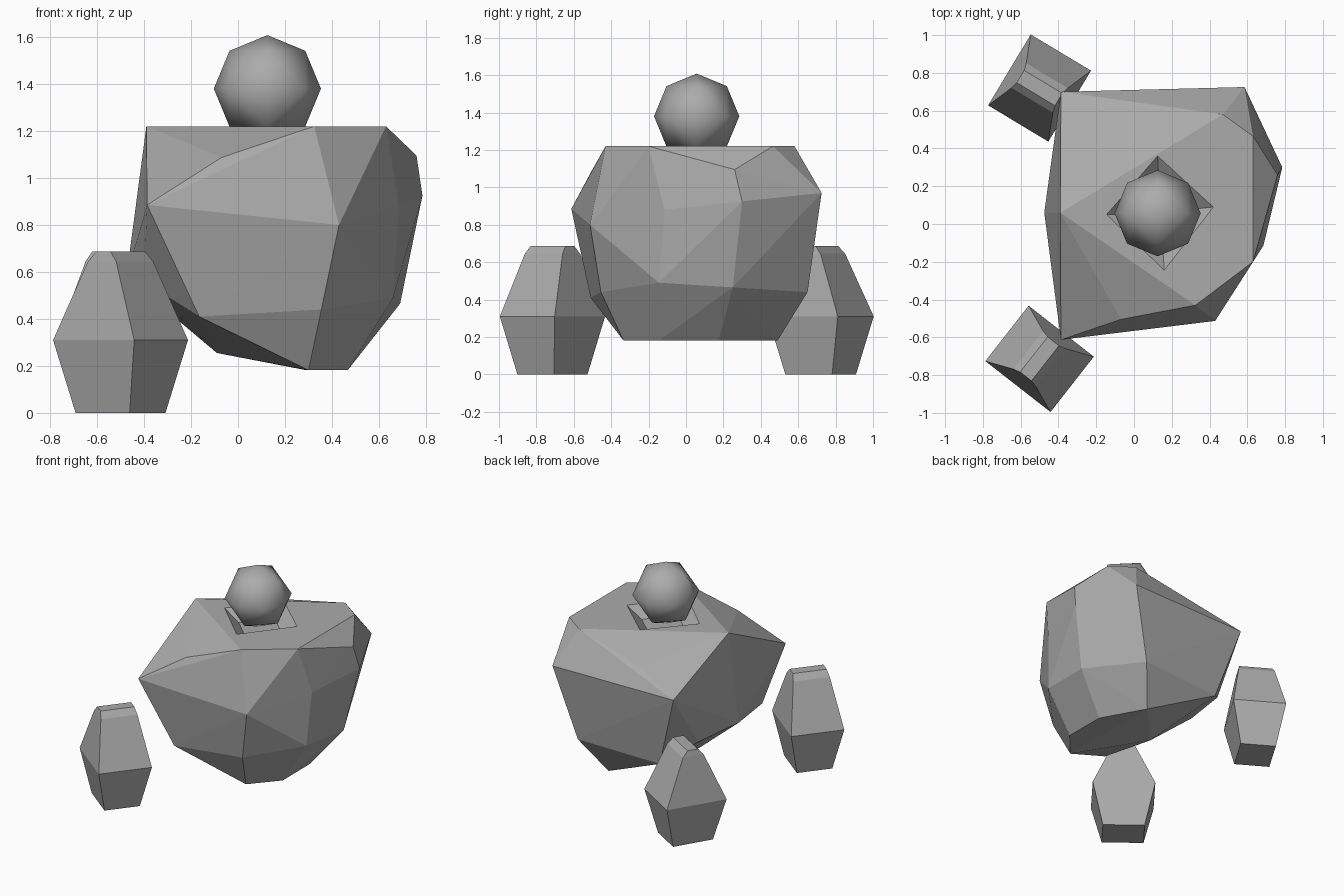
import bpy, bmesh, math
from mathutils import Vector, Matrix

if "Cube" in bpy.data.objects:
    bpy.data.objects.remove(bpy.data.objects["Cube"])

# Dark grey stone
stone = bpy.data.materials.new("stone")
stone.diffuse_color = (.41, .41, .41, 1)
stone.use_nodes = True
stone.node_tree.nodes["Principled BSDF"].inputs["Base Color"].default_value = stone.diffuse_color


def make_object(name, bm, smooth=False):
    bmesh.ops.recalc_face_normals(bm, faces=bm.faces)
    for f in bm.faces:
        f.smooth = smooth
    mesh = bpy.data.meshes.new(name)
    bm.to_mesh(mesh)
    bm.free()
    mesh.materials.append(stone)
    obj = bpy.data.objects.new(name, mesh)
    bpy.context.collection.objects.link(obj)
    return obj


def hull(name, points, smooth=False):
    bm = bmesh.new()
    for p in points:
        bm.verts.new(p)
    bmesh.ops.convex_hull(bm, input=bm.verts)
    junk = [v for v in bm.verts if not v.link_faces]
    bmesh.ops.delete(bm, geom=junk, context='VERTS')
    return make_object(name, bm, smooth)


def loft(name, rings, matrix=Matrix()):
    bm = bmesh.new()
    loops = [[bm.verts.new(matrix @ Vector(p)) for p in ring] for ring in rings]
    n = len(loops[0])
    for a, b in zip(loops, loops[1:]):
        for i in range(n):
            j = (i + 1) % n
            bm.faces.new((a[i], a[j], b[j], b[i]))
    bm.faces.new(loops[0][::-1])
    bm.faces.new(loops[-1])
    return make_object(name, bm)


# Boulder torso: faceted convex block
TOP = 1.22
torso = hull("torso", [
    # flat top
    (-.39, .06, TOP), (.325, -.43, TOP), (.63, -.20, TOP), (.63, .465, TOP), (.47, .58, TOP),
    # shoulders and upper edges
    (-.387, -.613, .885), (-.07, -.505, 1.087), (.43, -.513, .80), (.685, -.115, .88),
    (.76, .26, 1.095), (.785, .30, .925), (.585, .725, .97), (-.06, .62, 1.09), (-.387, .70, .966),
    # lower belt
    (-.475, .06, .58), (-.40, -.32, .557), (-.40, .43, .557), (-.165, -.51, .41),
    (.355, -.455, .44), (.66, -.145, .49), (.69, .25, .465), (.43, .65, .44), (-.22, .62, .42),
    # underside
    (.30, -.335, .182), (.467, -.143, .182), (.465, .175, .182), (.29, .49, .182), (-.09, .07, .255),
])

# Shallow four-sided neck socket cut into the flat top
rim = [(.125, .36), (-.145, .05), (.16, -.245), (.42, .09)]
cx, cy = .14, .06


def socket_ring(scale, z):
    return [(cx + (x - cx) * scale, cy + (y - cy) * scale, z) for x, y in rim]


cutter = loft("neck_socket_cutter",
              [socket_ring(.6, TOP - .08), socket_ring(1, TOP), socket_ring(1, TOP + .05)])
cutter.hide_render = True
cutter.hide_set(True)
cut = torso.modifiers.new("neck_socket", 'BOOLEAN')
cut.operation = 'DIFFERENCE'
cut.solver = 'EXACT'
cut.object = cutter

# Head: once-subdivided octahedron, smooth shaded
centre, radius = Vector((.125, .057, 1.38)), .228
dirs = [Vector((x, y, z)) for x in (-1, 0, 1) for y in (-1, 0, 1) for z in (-1, 0, 1)
        if 1 <= abs(x) + abs(y) + abs(z) <= 2]
hull("head", [centre + d.normalized() * radius for d in dirs], smooth=True)

# Detached stone fists: tapered blocks with a narrow bevelled ridge
sections = [(.146, .124, 0), (.219, .186, .31), (.076, .128, .645), (.038, .118, .687)]
for name, x, y, angle in (("front_fist", -.50, -.714, -38), ("back_fist", -.50, .72, 59)):
    rings = [[(-a, -b, z), (a, -b, z), (a, b, z), (-a, b, z)] for a, b, z in sections]
    loft(name, rings, Matrix.Translation((x, y, 0)) @ Matrix.Rotation(math.radians(angle), 4, 'Z'))
